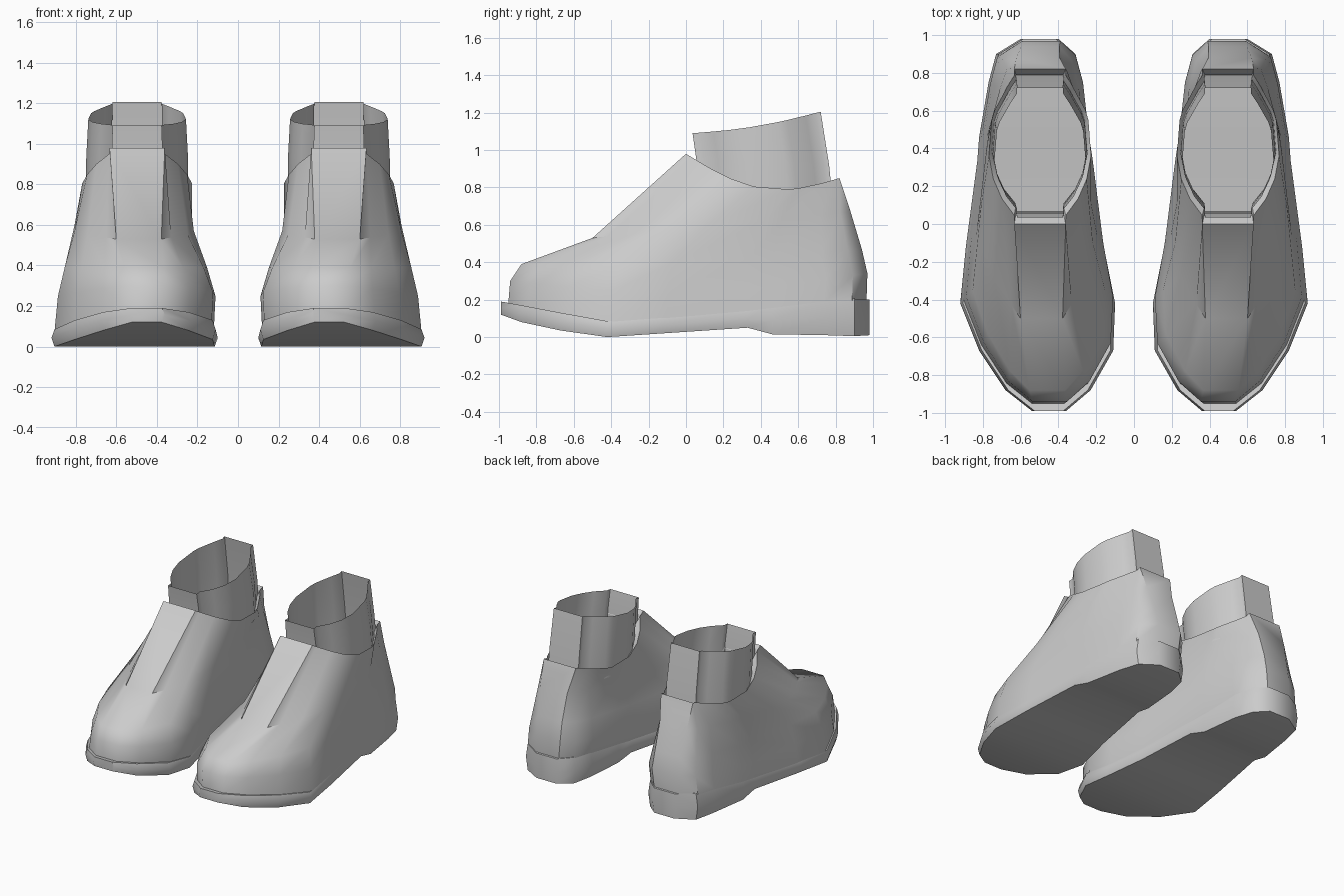
import bpy, bmesh, math

if "Cube" in bpy.data.objects:
    bpy.data.objects.remove(bpy.data.objects["Cube"])

# Plan of one shoe as stations along its length: y, inner x, outer x, sole bottom z, sole top z
STATIONS = [
    (-0.99, 0.36, 0.54, 0.12, 0.19), (-0.88, 0.23, 0.68, 0.08, 0.17),
    (-0.67, 0.11, 0.82, 0.035, 0.13), (-0.42, 0.10, 0.92, 0.0, 0.085),
    (-0.12, 0.16, 0.89, 0.02, 0.11), (0.33, 0.22, 0.83, 0.05, 0.15),
    (0.46, 0.24, 0.82, 0.015, 0.165), (0.75, 0.27, 0.77, 0.01, 0.20),
    (0.90, 0.31, 0.73, 0.005, 0.205), (0.98, 0.40, 0.60, 0.01, 0.20)]
Y0, Y1 = STATIONS[0][0], STATIONS[-1][0]


def ring(yf, zf, yb, zb, xin, xout, blend, sag, on_sole=False):
    """Closed tilted loop: the sole plan blended towards an oval opening."""
    outer, inner = [], []
    for y, a, b, _, top in STATIONS:
        u = (y - Y0) / (Y1 - Y0)
        half = 0.5 * max(0.5, math.sqrt(max(0, 1 - (2 * u - 1) ** 2)))
        na = (a - 0.09) / 0.83 * (1 - blend) + (0.5 - half) * blend
        nb = (b - 0.09) / 0.83 * (1 - blend) + (0.5 + half) * blend
        yy = yf + (yb - yf) * u
        z = top - 0.01 if on_sole else zf + (zb - zf) * u - sag * math.sin(math.pi * u)
        inner.append((xin + na * (xout - xin), yy, z))
        outer.append((xin + nb * (xout - xin), yy, z))
    return outer + inner[::-1]


def loft(name, rings, caps=False):
    """Skin successive closed loops, mirror to make the pair."""
    bm = bmesh.new()
    loops = [[bm.verts.new(p) for p in r] for r in rings]
    for r, s in zip(loops, loops[1:]):
        n = len(r)
        for i in range(n):
            j = (i + 1) % n
            bm.faces.new((r[i], r[j], s[j], s[i]))
    if caps:
        bm.faces.new(loops[0][::-1])
        bm.faces.new(loops[-1])
    bmesh.ops.recalc_face_normals(bm, faces=bm.faces[:])
    mesh = bpy.data.meshes.new(name)
    bm.to_mesh(mesh)
    bm.free()
    ob = bpy.data.objects.new(name, mesh)
    bpy.context.collection.objects.link(ob)
    mirror = ob.modifiers.new("pair", 'MIRROR')
    mirror.use_mirror_merge = False
    bpy.ops.object.select_all(action='DESELECT')
    ob.select_set(True)
    bpy.context.view_layer.objects.active = ob
    bpy.ops.object.shade_smooth_by_angle(angle=math.radians(42))
    return ob


# Sole: cross-sections lofted from toe to heel, raised at toe, arched at midfoot
sections = []
for y, a, b, lo, hi in STATIONS:
    mid = (lo + hi) / 2
    k = 0.015
    sections.append([(a + k, y, lo), (b - k, y, lo), (b, y, mid),
                     (b - k, y, hi), (a + k, y, hi), (a, y, mid)])
loft("sole", sections, caps=True)

# Upper: tilted loops from the sole edge to the collar, then folded inward
loft("upper", [
    ring(-0.95, 0, 0.965, 0, 0.11, 0.905, 0, 0, on_sole=True),
    ring(-0.94, 0.30, 0.97, 0.34, 0.10, 0.89, 0.05, 0.08),
    ring(-0.88, 0.39, 0.94, 0.47, 0.14, 0.86, 0.15, 0.03),
    ring(-0.50, 0.53, 0.88, 0.67, 0.20, 0.82, 0.5, 0.0),
    ring(0.00, 0.98, 0.82, 0.85, 0.225, 0.77, 1, 0.12),
    ring(0.06, 0.91, 0.79, 0.80, 0.25, 0.75, 1, 0.10)])

# Ankle sleeve: open tube rising out of the collar, higher at the back
loft("ankle_sleeve", [
    ring(0.07, 0.76, 0.785, 0.72, 0.245, 0.755, 1, 0.03),
    ring(0.055, 0.95, 0.765, 0.92, 0.245, 0.75, 1, 0.0),
    ring(0.035, 1.09, 0.72, 1.205, 0.255, 0.74, 1, 0.02)])
